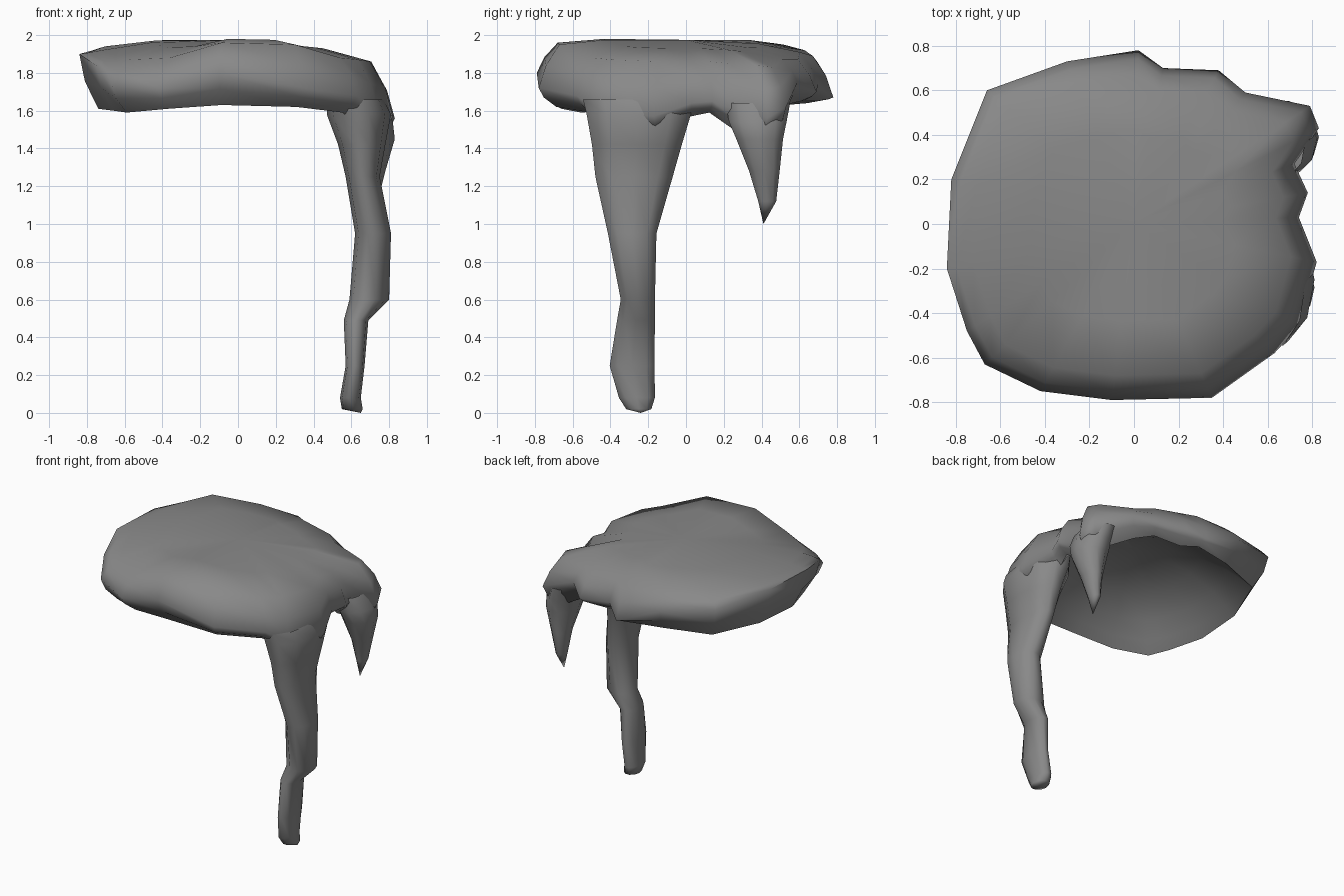
import bpy, bmesh, math

if "Cube" in bpy.data.objects:
    bpy.data.objects.remove(bpy.data.objects["Cube"])

grey = bpy.data.materials.new("dark_grey")
grey.diffuse_color = (.25, .25, .25, 1)
grey.use_nodes = True
grey.node_tree.nodes["Principled BSDF"].inputs["Base Color"].default_value = grey.diffuse_color


def finish(name, bm):
    """Turn a bmesh into a smooth-shaded object."""
    bmesh.ops.recalc_face_normals(bm, faces=bm.faces)
    me = bpy.data.meshes.new(name)
    bm.to_mesh(me)
    bm.free()
    me.materials.append(grey)
    ob = bpy.data.objects.new(name, me)
    bpy.context.collection.objects.link(ob)
    bpy.context.view_layer.objects.active = ob
    ob.select_set(True)
    bpy.ops.object.shade_smooth_by_angle(angle=math.radians(75))
    ob.select_set(False)
    return ob


def loft(name, rings, start, end):
    """Skin a stack of closed rings; close an end with a point, or leave it open."""
    bm = bmesh.new()
    vs = [[bm.verts.new(p) for p in r] for r in rings]
    n = len(vs[0])
    for a, b in zip(vs, vs[1:]):
        for i in range(n):
            j = (i + 1) % n
            bm.faces.new((a[i], a[j], b[j], b[i]))
    for r, tip in ((vs[0], start), (vs[-1], end)):
        if tip:
            c = bm.verts.new(tip)
            for i in range(n):
                bm.faces.new((r[i], r[(i + 1) % n], c))
    return finish(name, bm)


# Slab outline: x, y, height of widest point, top edge height, bottom lip height
outline = [
    (-.84, -.20, 1.90, 1.91, 1.61), (-.75, -.48, 1.84, 1.88, 1.60),
    (-.67, -.63, 1.74, 1.86, 1.59), (-.42, -.75, 1.72, 1.87, 1.61),
    (-.10, -.79, 1.80, 1.95, 1.63), (.35, -.78, 1.72, 1.94, 1.62),
    (.63, -.58, 1.68, 1.87, 1.59), (.74, -.46, 1.60, 1.86, 1.50),
    (.82, -.17, 1.57, 1.85, 1.48), (.74, .03, 1.64, 1.85, 1.57),
    (.78, .14, 1.65, 1.85, 1.59), (.72, .27, 1.60, 1.84, 1.51),
    (.83, .43, 1.56, 1.83, 1.44), (.79, .53, 1.62, 1.82, 1.48),
    (.50, .59, 1.75, 1.86, 1.63), (.38, .69, 1.70, 1.86, 1.65),
    (.13, .70, 1.74, 1.90, 1.65), (.02, .78, 1.67, 1.88, 1.65),
    (-.30, .73, 1.80, 1.91, 1.64), (-.66, .60, 1.86, 1.94, 1.63),
    (-.82, .20, 1.90, 1.93, 1.62),
]


def ring(scale, height):
    return [(x * scale, y * scale, height(m, t, b)) for x, y, m, t, b in outline]


# Slightly domed thin slab whose underside rises gently from the lip
loft("slab_shell", [
    ring(.55, lambda m, t, b: 1.965 + .5 * (t - 1.92)),
    ring(.86, lambda m, t, b: t + .01),
    ring(.95, lambda m, t, b: .45 * m + .55 * t),
    ring(1.0, lambda m, t, b: m),
    ring(.965, lambda m, t, b: .5 * (m + b)),
    ring(.88, lambda m, t, b: b),
    ring(.80, lambda m, t, b: max(b, 1.60) + .06),
    ring(.70, lambda m, t, b: 1.76),
    ring(.50, lambda m, t, b: 1.86),
    ring(.30, lambda m, t, b: 1.92),
], start=(0, 0, 1.975), end=(0, 0, 1.94))


def sections(rows):
    """Ten-sided rings from rows of z, x min, x max, y min, y max."""
    out = []
    for z, x0, x1, y0, y1 in rows:
        cx, cy, rx, ry = (x0 + x1) / 2, (y0 + y1) / 2, (x1 - x0) / 2, (y1 - y0) / 2
        angles = [math.tau * k / 10 for k in range(10)]
        out.append([(cx + rx * math.cos(a), cy + ry * math.sin(a), z) for a in angles])
    return out


# Long drip forming the leg, open where it enters the slab
loft("long_drip_leg", sections([
    (1.66, .48, .77, -.56, .05), (1.58, .47, .81, -.54, .04),
    (1.42, .53, .78, -.51, -.01), (1.25, .57, .75, -.49, -.06),
    (.95, .62, .81, -.42, -.15), (.60, .59, .80, -.35, -.16),
    (.49, .56, .69, -.37, -.16), (.25, .57, .67, -.41, -.16),
    (.08, .54, .65, -.36, -.16), (.02, .55, .66, -.32, -.18),
]), start=None, end=(.65, -.24, 0))

# Short pointed drip
loft("short_drip", sections([
    (1.64, .56, .77, .20, .56), (1.54, .58, .82, .22, .54),
    (1.45, .60, .83, .26, .52), (1.28, .65, .78, .33, .50),
    (1.12, .67, .74, .38, .48),
]), start=None, end=(.70, .41, 1.0))
